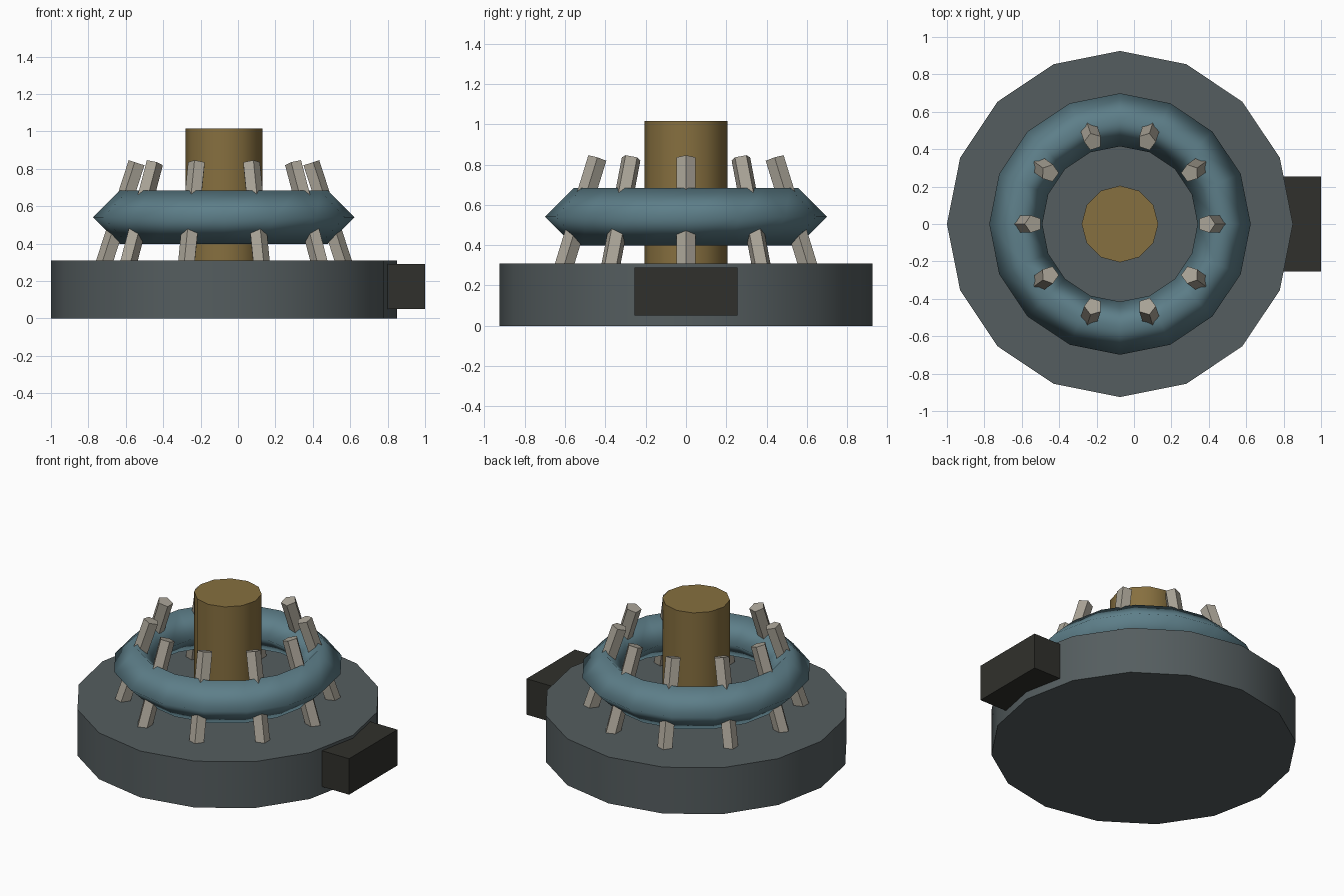
import bpy
import math
from mathutils import Matrix, Vector

if "Cube" in bpy.data.objects:
    bpy.data.objects.remove(bpy.data.objects["Cube"])

CX = -0.075          # axis shared by all round parts
RING_R, RING_Z = 0.557, 0.541
PINS, TILT = 10, math.radians(18)


def finish(name, color, angle=None):
    """Name and colour the active object; smooth it when an angle is given."""
    ob = bpy.context.object
    ob.name = ob.data.name = name
    mat = bpy.data.materials.get(color[0]) or bpy.data.materials.new(color[0])
    mat.diffuse_color = (*color[1], 1)
    mat.use_nodes = True
    mat.node_tree.nodes["Principled BSDF"].inputs["Base Color"].default_value = mat.diffuse_color
    ob.data.materials.append(mat)
    if angle is not None:
        bpy.ops.object.shade_smooth_by_angle(angle=math.radians(angle))
    return ob


def cylinder(name, color, sides, radius, z0, z1):
    bpy.ops.mesh.primitive_cylinder_add(vertices=sides, radius=radius, depth=z1 - z0,
                                        location=(CX, 0, (z0 + z1) / 2))
    return finish(name, color, 35)


SLATE = ("slate", (0.09, 0.11, 0.115))
BRASS = ("brass", (0.24, 0.16, 0.05))
TEAL = ("teal", (0.11, 0.21, 0.25))
BONE = ("bone", (0.40, 0.37, 0.31))
DARK = ("dark", (0.03, 0.03, 0.025))

# Base drum and central column
cylinder("base", SLATE, 16, 0.925, 0, 0.31)
cylinder("column", BRASS, 12, 0.205, 0.28, 1.015)

# Ring with a diamond cross-section
bpy.ops.mesh.primitive_torus_add(major_segments=16, minor_segments=4,
                                 major_radius=RING_R, minor_radius=0.142,
                                 location=(CX, 0, RING_Z))
finish("ring", TEAL).data.shade_smooth()

# Five-sided pins through the ring, leaning inwards, one corner facing out
for i in range(PINS):
    bpy.ops.mesh.primitive_cylinder_add(vertices=5, radius=0.049, depth=0.61)
    pin = finish(f"pin_{i + 1}", BONE, 35)
    pin.matrix_world = (Matrix.Translation((CX, 0, 0))
                        @ Matrix.Rotation(i * math.tau / PINS, 4, 'Z')
                        @ Matrix.Translation(Vector((RING_R, 0, RING_Z)))
                        @ Matrix.Rotation(-TILT, 4, 'Y')
                        @ Matrix.Rotation(-math.pi / 2, 4, 'Z'))

# Side block
bpy.ops.mesh.primitive_cube_add(size=1, location=(0.85, 0, 0.17))
bpy.context.object.scale = (0.30, 0.51, 0.24)
finish("side_block", DARK)
